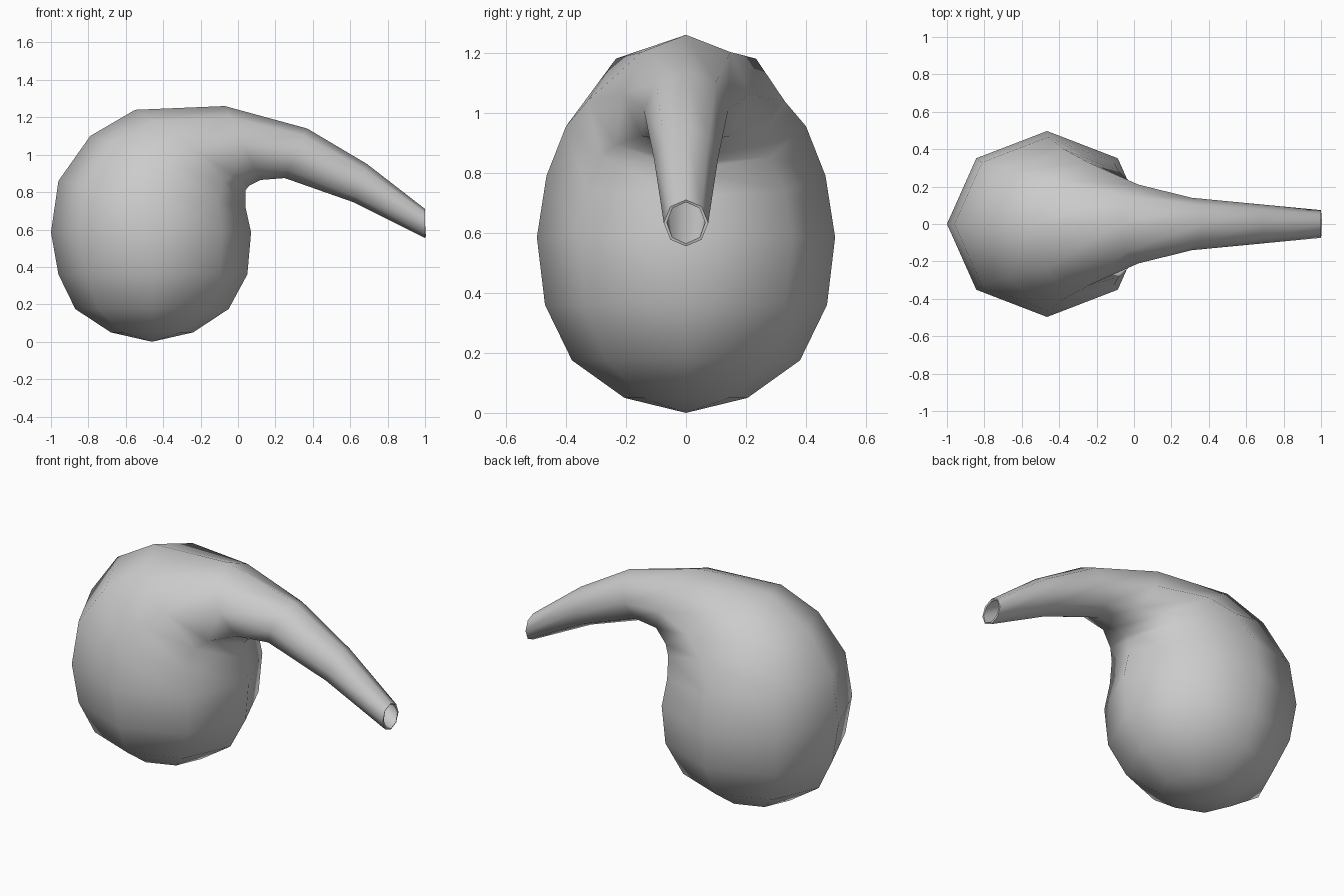
import bpy, bmesh, math
from mathutils import Vector

if "Cube" in bpy.data.objects:
    bpy.data.objects.remove(bpy.data.objects["Cube"])

SIDES = 8
# Rings along the vessel: outer point (x, z), inner point (x, z), half width in y
RINGS = [
    ((-0.68, 0.05), (-0.24, 0.05), 0.205),
    ((-0.87, 0.175), (-0.05, 0.175), 0.38),
    ((-0.96, 0.36), (0.05, 0.36), 0.47),
    ((-1.00, 0.585), (0.07, 0.585), 0.497),
    ((-0.96, 0.86), (0.04, 0.72), 0.465),
    ((-0.79, 1.10), (0.04, 0.81), 0.40),
    ((-0.55, 1.24), (0.06, 0.835), 0.33),
    ((-0.07, 1.26), (0.12, 0.865), 0.21),
    ((0.37, 1.14), (0.25, 0.875), 0.14),
    ((0.69, 0.95), (0.62, 0.745), 0.107),
    ((1.00, 0.71), (1.00, 0.555), 0.074),
]


def ring(bm, outer, inner, half_width):
    a = Vector((outer[0], 0, outer[1]))
    b = Vector((inner[0], 0, inner[1]))
    mid, axis = (a + b) / 2, (a - b) / 2
    angles = [2 * math.pi * i / SIDES for i in range(SIDES)]
    return [bm.verts.new(mid + axis * math.cos(t) + Vector((0, half_width * math.sin(t), 0)))
            for t in angles]


# Round belly that bends over into a tapering open spout
bm = bmesh.new()
loops = [ring(bm, *r) for r in RINGS]
base = bm.verts.new((-0.46, 0, 0))
for i in range(SIDES):
    j = (i + 1) % SIDES
    bm.faces.new((base, loops[0][i], loops[0][j]))
    for low, high in zip(loops, loops[1:]):
        bm.faces.new((low[i], high[i], high[j], low[j]))
bmesh.ops.recalc_face_normals(bm, faces=bm.faces)
# Open shell: make sure normals point outward (base faces down)
bm.normal_update()
if base.normal.z > 0:
    bmesh.ops.reverse_faces(bm, faces=bm.faces)
mesh = bpy.data.meshes.new("retort_vessel")
bm.to_mesh(mesh)
bm.free()
vessel = bpy.data.objects.new("retort_vessel", mesh)
bpy.context.collection.objects.link(vessel)

# Thin wall, visible at the spout rim
wall = vessel.modifiers.new("wall", 'SOLIDIFY')
wall.thickness = 0.01
wall.offset = -1

# Smooth body with a crisp rim
bpy.context.view_layer.objects.active = vessel
vessel.select_set(True)
bpy.ops.object.modifier_apply(modifier="wall")
bpy.ops.object.shade_smooth_by_angle(angle=math.radians(65))
